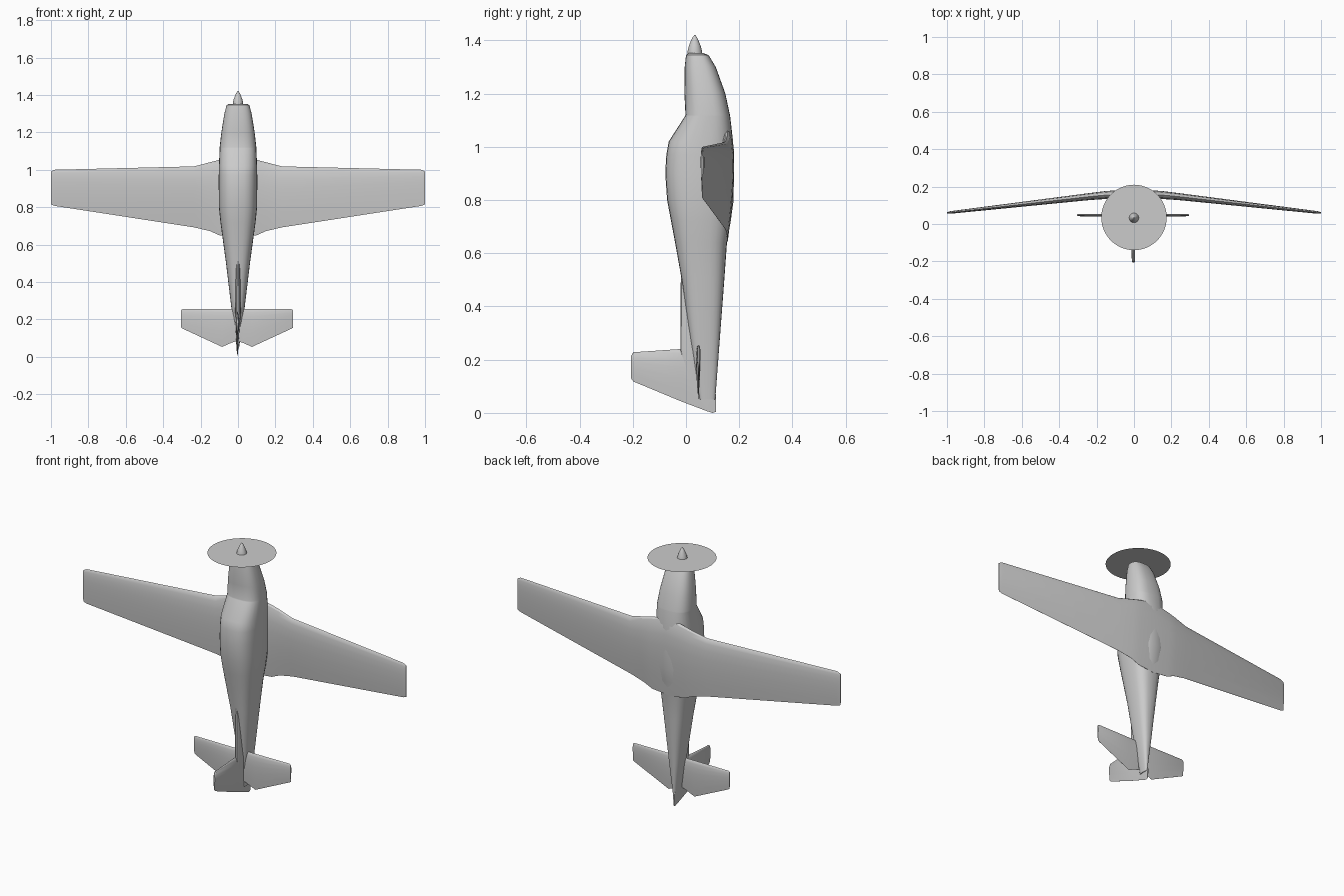
import bpy, bmesh
from math import sin, cos, pi, sqrt, radians

if "Cube" in bpy.data.objects:
    bpy.data.objects.remove(bpy.data.objects["Cube"])


def finish(bm, name, angle=30):
    mesh = bpy.data.meshes.new(name)
    bm.to_mesh(mesh)
    bm.free()
    ob = bpy.data.objects.new(name, mesh)
    bpy.context.collection.objects.link(ob)
    bpy.ops.object.select_all(action='DESELECT')
    ob.select_set(True)
    bpy.context.view_layer.objects.active = ob
    bpy.ops.object.shade_smooth_by_angle(angle=radians(angle))
    return ob


def loft(name, rings, angle=30):
    """Skin a list of equal-length point loops and cap both ends."""
    bm = bmesh.new()
    loops = [[bm.verts.new(p) for p in r] for r in rings]
    n = len(loops[0])
    for a, b in zip(loops, loops[1:]):
        for i in range(n):
            j = (i + 1) % n
            bm.faces.new((a[i], a[j], b[j], b[i]))
    bm.faces.new(loops[0])
    bm.faces.new(loops[-1])
    bmesh.ops.recalc_face_normals(bm, faces=bm.faces)
    return finish(bm, name, angle)


def body_ring(z, w, y0, y1, power=2.7, n=28):
    """Rounded-box section between y0 (upper side) and y1 (belly)."""
    pts = []
    for i in range(n):
        c, s = cos(2 * pi * i / n), sin(2 * pi * i / n)
        x = w * abs(c) ** (2 / power) * (1 if c > 0 else -1)
        y = (y1 - y0) / 2 * abs(s) ** (2 / power) * (1 if s > 0 else -1)
        pts.append((x, (y0 + y1) / 2 + y, z))
    return pts


def foil(thick, lead, trail):
    """Aerofoil loop as (offset, z) pairs from leading to trailing edge."""
    ts = [0, .02, .08, .2, .35, .55, .78, 1]
    half = [5 * thick * (.2969 * sqrt(t) - .126 * t - .3516 * t**2
                         + .2843 * t**3 - .1015 * t**4) for t in ts]
    zs = [lead + (trail - lead) * t for t in ts]
    return list(zip(half, zs)) + [(-h, z) for h, z in list(zip(half, zs))[-1:0:-1]]


def mirrored(stations):
    """Repeat spanwise stations on the other side of x = 0."""
    return [(-s[0],) + s[1:] for s in stations[:0:-1]] + stations


def flat_wing(name, stations, cx=0):
    return loft(name, [[(x + cx, y + o, z) for o, z in foil(t, le, te)]
                       for x, y, t, le, te in mirrored(stations)])


# Fuselage: z, half width, upper y, belly y
sections = [
    (1.352, .050, .010, .065), (1.345, .061, .000, .085),
    (1.30, .073, -.005, .112), (1.20, .089, -.006, .148),
    (1.12, .098, -.002, .165), (1.115, .098, -.004, .166),
    (1.02, .102, -.065, .177), (.97, .103, -.074, .179),
    (.90, .103, -.078, .180), (.80, .102, -.071, .179),
    (.72, .094, -.056, .168), (.64, .083, -.041, .154),
    (.50, .064, -.016, .144), (.25, .034, .020, .125), (.05, .006, .052, .110)]
loft("fuselage", [body_ring(*s) for s in sections], 35)

# Main wing: x, y, thickness, leading z, trailing z
flat_wing("main_wing", [
    (0, .156, .050, 1.075, .64), (.10, .156, .048, 1.053, .65),
    (.15, .155, .043, 1.04, .672), (.235, .147, .038, 1.018, .692),
    (.98, .062, .014, 1.0, .807), (1.0, .060, .007, .99, .815)])

# Tailplane
flat_wing("tailplane", [
    (0, .046, .018, .255, .085), (.03, .046, .018, .255, .075),
    (.08, .046, .017, .255, .053), (.29, .048, .013, .255, .150),
    (.299, .048, .007, .25, .156)], -.005)

# Vertical fin and rudder: y, thickness, leading z, trailing z
fin = [(-.207, .009, .213, .130), (-.198, .018, .228, .118),
       (-.02, .021, .24, .044), (.08, .021, .24, .006),
       (.10, .016, .15, .000), (.112, .008, .07, .004)]
loft("fin", [[(o - .003, y, z) for o, z in foil(t, le, te)] for y, t, le, te in fin])

# Dorsal fillet ahead of the fin
loft("dorsal_fillet", [body_ring(z, w, y, .07, 2.5, 16) for z, w, y in
                       [(.55, .008, -.018), (.48, .014, -.020),
                        (.235, .015, -.021), (.12, .006, .0)]])

# Spinner
loft("spinner", [body_ring(z, r, .033 - r, .033 + r, 2, 20) for z, r in
                 [(1.345, .028), (1.36, .027), (1.38, .022), (1.40, .014),
                  (1.412, .008), (1.42, .002)]], 40)

# Propeller disc: one thin sheet
bm = bmesh.new()
bmesh.ops.create_circle(bm, cap_ends=True, segments=48, radius=.175)
bmesh.ops.translate(bm, verts=bm.verts, vec=(0, .035, 1.364))
finish(bm, "propeller_disc")
